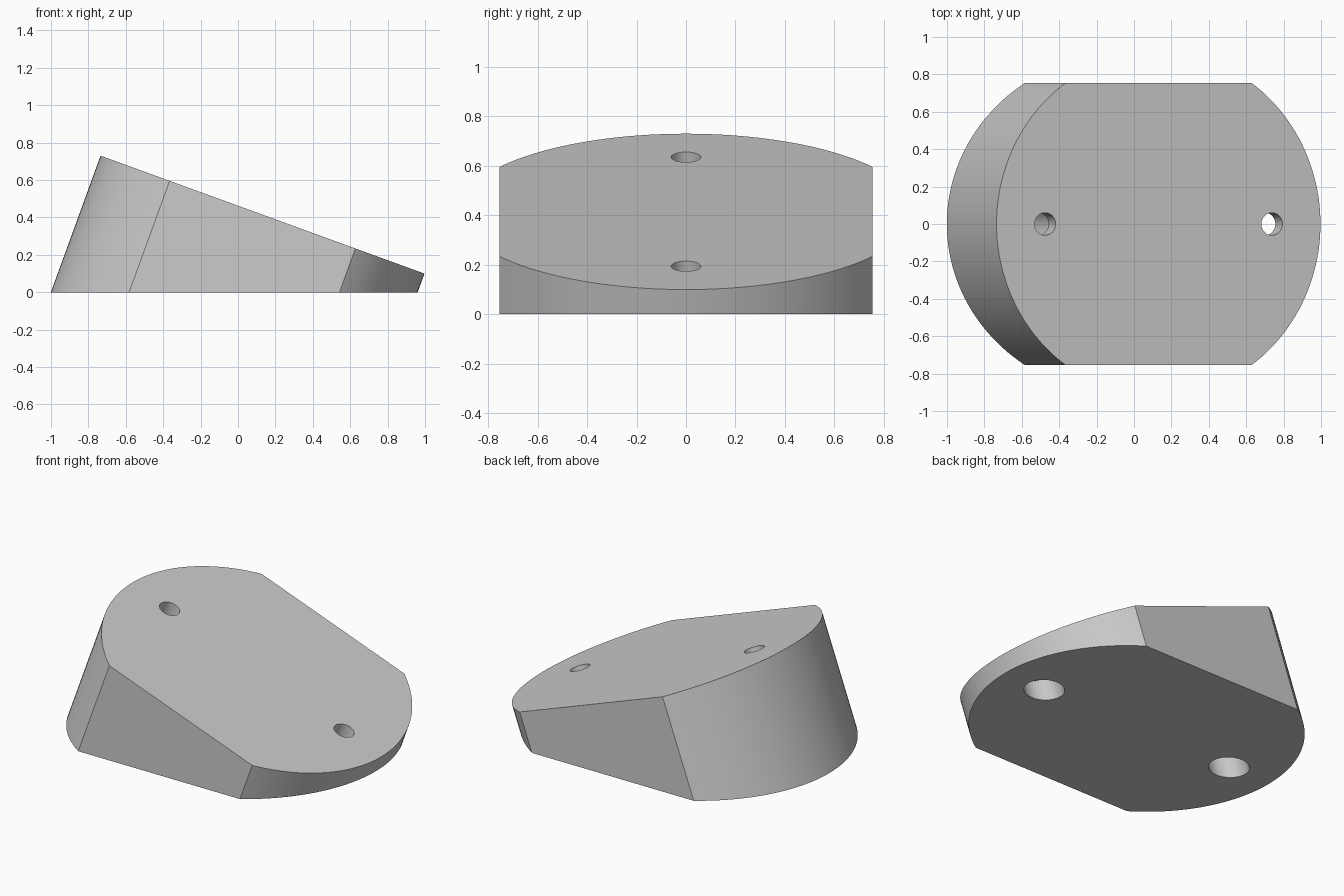
import bpy, bmesh, math
from mathutils import Matrix, Vector

cube = bpy.data.objects.get("Cube")
if cube:
    bpy.data.objects.remove(cube)

TILT = math.radians(20)
RADIUS, HALF_WIDTH = 0.9215, 0.755
HOLE_OFFSET, BORE, COUNTERBORE, LIP = 0.645, 0.06, 0.112, 0.11
# Local frame of the sloping top face
FRAME = Matrix.Translation((0.131, 0, 0.415)) @ Matrix.Rotation(TILT, 4, 'Y')

grey = bpy.data.materials.new("plain grey")
grey.use_nodes = True
colour = (0.6, 0.6, 0.6, 1)
grey.diffuse_color = colour
grey.node_tree.nodes["Principled BSDF"].inputs["Base Color"].default_value = colour


def prism(name, outline, top, bottom):
    """Extrude an outline along the tilted axis."""
    bm = bmesh.new()
    face = bm.faces.new([bm.verts.new((x, y, top)) for x, y in outline])
    ext = bmesh.ops.extrude_face_region(bm, geom=[face])
    moved = [v for v in ext["geom"] if isinstance(v, bmesh.types.BMVert)]
    bmesh.ops.translate(bm, verts=moved, vec=(0, 0, bottom - top))
    bm.transform(FRAME)
    bmesh.ops.recalc_face_normals(bm, faces=bm.faces)
    mesh = bpy.data.meshes.new(name)
    bm.to_mesh(mesh)
    bm.free()
    mesh.materials.append(grey)
    obj = bpy.data.objects.new(name, mesh)
    bpy.context.collection.objects.link(obj)
    return obj


def arc(radius, start, end, steps, cx=0):
    return [(cx + radius * math.cos(start + (end - start) * i / steps),
             radius * math.sin(start + (end - start) * i / steps))
            for i in range(steps + 1)]


def circle(radius, cx):
    return arc(radius, 0, math.tau, 48, cx)[:-1]


# Wedge body: round disc with two flat sides, cut level at the base
a = math.asin(HALF_WIDTH / RADIUS)
outline = arc(RADIUS, -a, a, 48) + arc(RADIUS, math.pi - a, math.pi + a, 48)
body = prism("wedge_body", outline, 0, -1.5)
bm = bmesh.new()
bm.from_mesh(body.data)
cut = bmesh.ops.bisect_plane(bm, geom=bm.verts[:] + bm.edges[:] + bm.faces[:],
                             plane_co=Vector(), plane_no=(0, 0, 1), clear_inner=True)
bmesh.ops.contextual_create(
    bm, geom=[e for e in cut["geom_cut"] if isinstance(e, bmesh.types.BMEdge)])
bmesh.ops.recalc_face_normals(bm, faces=bm.faces)
bm.to_mesh(body.data)
bm.free()

# Screw holes: narrow bore through the top, wide counterbore from below
cutters = []
for side, x in (("high", -HOLE_OFFSET), ("low", HOLE_OFFSET)):
    cutters.append(prism(side + "_bore_cutter", circle(BORE, x), 0.1, -LIP - 0.05))
    cutters.append(prism(side + "_counterbore_cutter", circle(COUNTERBORE, x), -LIP, -1.6))

bpy.context.view_layer.objects.active = body
for cutter in cutters:
    mod = body.modifiers.new(cutter.name, 'BOOLEAN')
    mod.operation, mod.solver, mod.object = 'DIFFERENCE', 'EXACT', cutter
    bpy.ops.object.modifier_apply(modifier=mod.name)
for cutter in cutters:
    bpy.data.objects.remove(cutter)

bpy.ops.object.select_all(action='DESELECT')
body.select_set(True)
bpy.ops.object.shade_smooth_by_angle(angle=math.radians(30))
